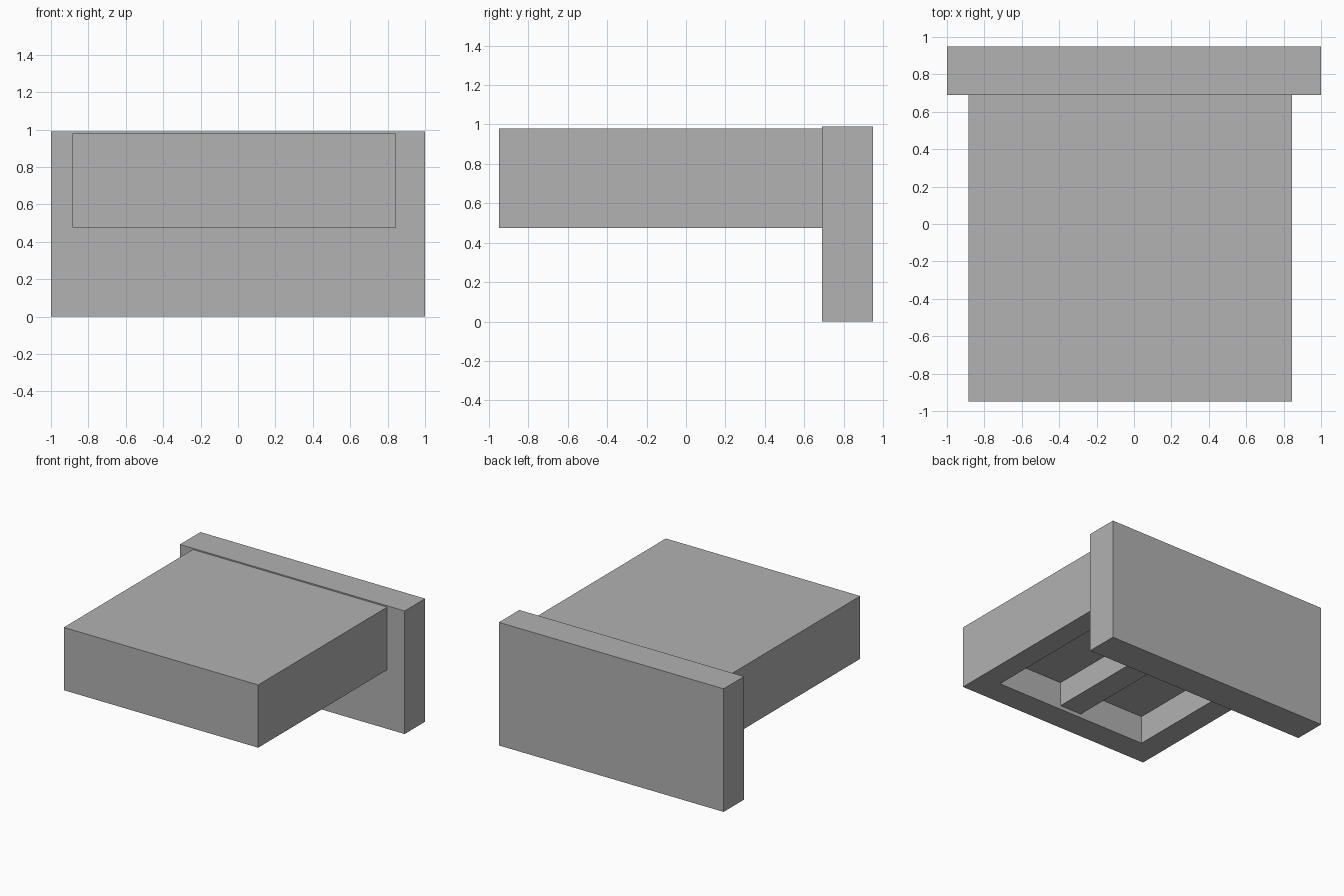
import bpy
import bmesh
from mathutils import Vector

cube = bpy.data.objects.get("Cube")
if cube:
    bpy.data.objects.remove(cube, do_unlink=True)

grey = bpy.data.materials.new("plain grey")
grey.use_nodes = True
colour = (0.445, 0.445, 0.445, 1)
grey.diffuse_color = colour
grey.node_tree.nodes["Principled BSDF"].inputs["Base Color"].default_value = colour


def box_mesh(low, high):
    """Axis-aligned box between two corners."""
    bm = bmesh.new()
    bmesh.ops.create_cube(bm, size=1)
    low, high = Vector(low), Vector(high)
    for v in bm.verts:
        v.co = (low + high) / 2 + v.co * (high - low)
    return bm


def finish(bm, name):
    bmesh.ops.recalc_face_normals(bm, faces=bm.faces)
    mesh = bpy.data.meshes.new(name)
    bm.to_mesh(mesh)
    bm.free()
    mesh.materials.append(grey)
    obj = bpy.data.objects.new(name, mesh)
    bpy.context.collection.objects.link(obj)
    return obj


# Upright panel at the back
finish(box_mesh((-1, 0.69, 0), (1, 0.95, 0.99)), "back_panel")

# Thick tray with a pocket sunk into its underside
tray = box_mesh((-0.885, -0.95, 0.475), (0.845, 0.69, 0.98))
bottom = min(tray.faces, key=lambda f: f.calc_center_median().z)
bmesh.ops.inset_region(tray, faces=[bottom], thickness=0.19)
for v in bottom.verts:
    v.co.x = 0.665 if v.co.x > 0 else -0.693
    v.co.y = 0.48 if v.co.y > 0 else -0.74
pocket = bmesh.ops.extrude_face_region(tray, geom=[bottom])
for v in [g for g in pocket["geom"] if isinstance(g, bmesh.types.BMVert)]:
    v.co.z = 0.70
if bottom.is_valid:
    bmesh.ops.delete(tray, geom=[bottom], context="FACES_ONLY")
finish(tray, "tray")

# Divider along the middle of the pocket, slightly recessed
finish(box_mesh((-0.11, -0.74, 0.505), (0.085, 0.48, 0.70)), "divider")
